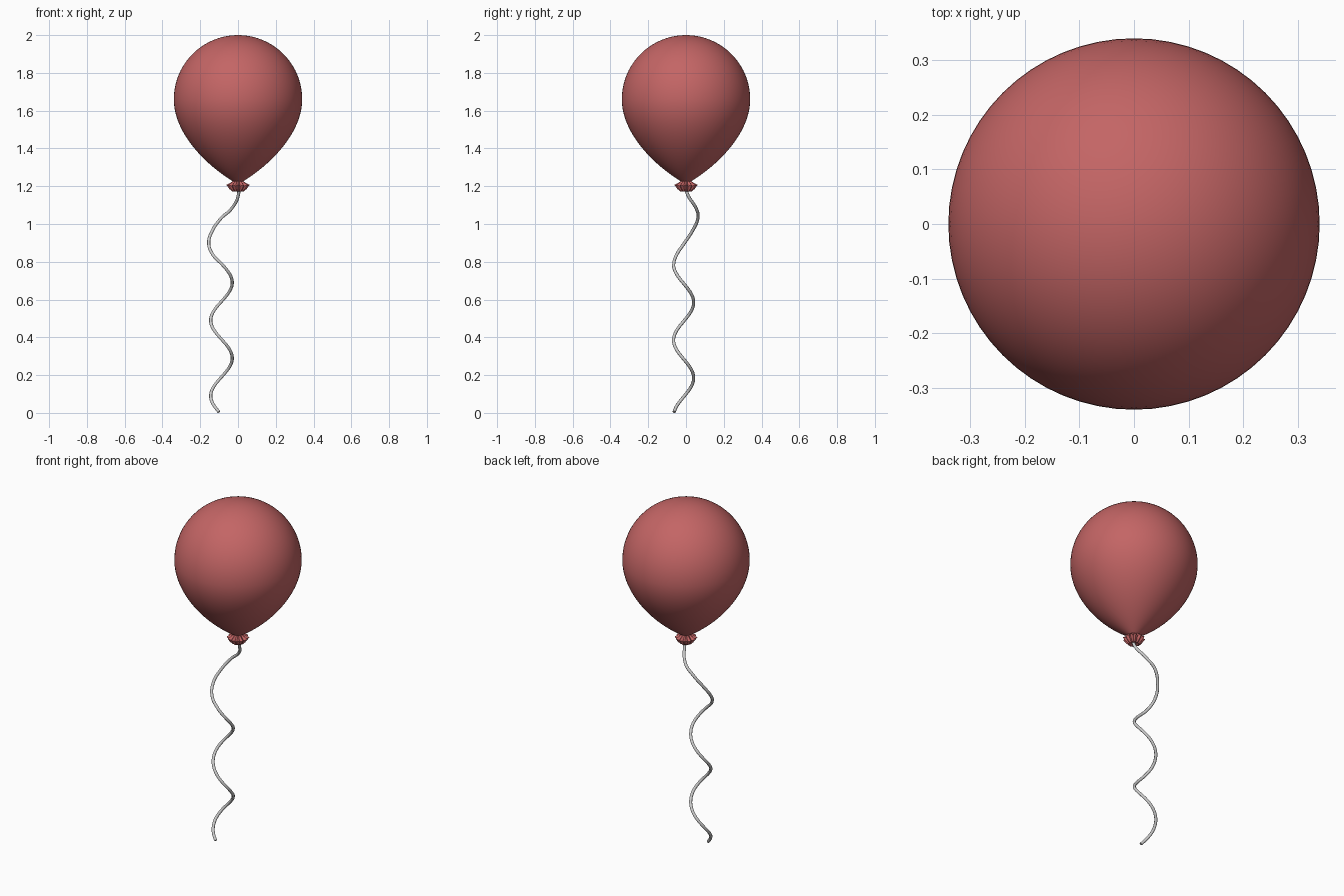
import bpy, math
from mathutils import Vector
from mathutils.geometry import interpolate_bezier

if "Cube" in bpy.data.objects:
    bpy.data.objects.remove(bpy.data.objects["Cube"])

red = bpy.data.materials.new("red_rubber")
red.diffuse_color = (0.55, 0.13, 0.13, 1)
red.use_nodes = True
red.node_tree.nodes["Principled BSDF"].inputs["Base Color"].default_value = red.diffuse_color


def ring_mesh(name, rings, cap_top, cap_bottom):
    """Skin a list of equal-length rings, ordered top to bottom."""
    n = len(rings[0])
    verts = [v for ring in rings for v in ring]
    faces = []
    for i in range(len(rings) - 1):
        for j in range(n):
            k = (j + 1) % n
            faces.append((i * n + j, (i + 1) * n + j, (i + 1) * n + k, i * n + k))
    last = (len(rings) - 1) * n
    for base, z, flip in ((0, cap_top, False), (last, cap_bottom, True)):
        verts.append((0, 0, z))
        c = len(verts) - 1
        for j in range(n):
            k = (j + 1) % n
            faces.append((c, base + k, base + j) if flip else (c, base + j, base + k))
    me = bpy.data.meshes.new(name)
    me.from_pydata(verts, [], faces)
    me.materials.append(red)
    ob = bpy.data.objects.new(name, me)
    bpy.context.collection.objects.link(ob)
    return ob


def circle(r, z, n=64):
    return [(r * math.cos(2 * math.pi * j / n), r * math.sin(2 * math.pi * j / n), z) for j in range(n)]


# balloon: hemisphere above, teardrop taper below
profile = [(0.34 * math.sin(a), 1.66 + 0.34 * math.cos(a))
           for a in (math.pi / 2 * i / 20 for i in range(1, 20))]
taper = interpolate_bezier(Vector((0.34, 1.66, 0)), Vector((0.34, 1.50, 0)),
                           Vector((0.20, 1.33, 0)), Vector((0.018, 1.22, 0)), 24)
profile += [(p.x, p.y) for p in taper]
balloon = ring_mesh("balloon", [circle(r, z) for r, z in profile], 2.0, 1.21)
balloon.data.shade_smooth()


# knot: small ruffled skirt under the balloon
def ruffle(r, z, wave_r, wave_z, n=48, folds=12):
    ring = []
    for j in range(n):
        a = 2 * math.pi * j / n
        w = math.cos(folds * a)
        rr = r + wave_r * w
        ring.append((rr * math.cos(a), rr * math.sin(a), z + wave_z * w))
    return ring


ring_mesh("knot", [ruffle(0.018, 1.238, 0, 0), ruffle(0.030, 1.222, 0.004, 0),
                   ruffle(0.053, 1.204, 0.008, 0.003), ruffle(0.040, 1.184, 0.006, 0.002),
                   ruffle(0.027, 1.171, 0.003, 0)], 1.238, 1.178)

# string: leaves the knot, then falls into a regular spiral
path = [(0, 0, 1.20), (0.004, 0.005, 1.165), (-0.035, 0.055, 1.08), (-0.09, 0.063, 1.03),
        (-0.138, 0.032, 0.96), (-0.155, -0.008, 0.90), (-0.135, -0.048, 0.84)]
for i in range(32):
    z = 0.78 - 0.775 * i / 31
    path.append((-0.0875 + 0.057 * math.cos(2 * math.pi * (z - 0.29) / 0.4),
                 -0.0125 + 0.053 * math.cos(2 * math.pi * (z - 0.185) / 0.4), z))
cu = bpy.data.curves.new("string", "CURVE")
cu.dimensions = "3D"
cu.bevel_depth = 0.0085
cu.bevel_resolution = 2
cu.use_fill_caps = True
cu.resolution_u = 6
sp = cu.splines.new("BEZIER")
sp.bezier_points.add(len(path) - 1)
for bp, co in zip(sp.bezier_points, path):
    bp.co = co
    bp.handle_left_type = bp.handle_right_type = "AUTO"
bpy.context.collection.objects.link(bpy.data.objects.new("string", cu))
